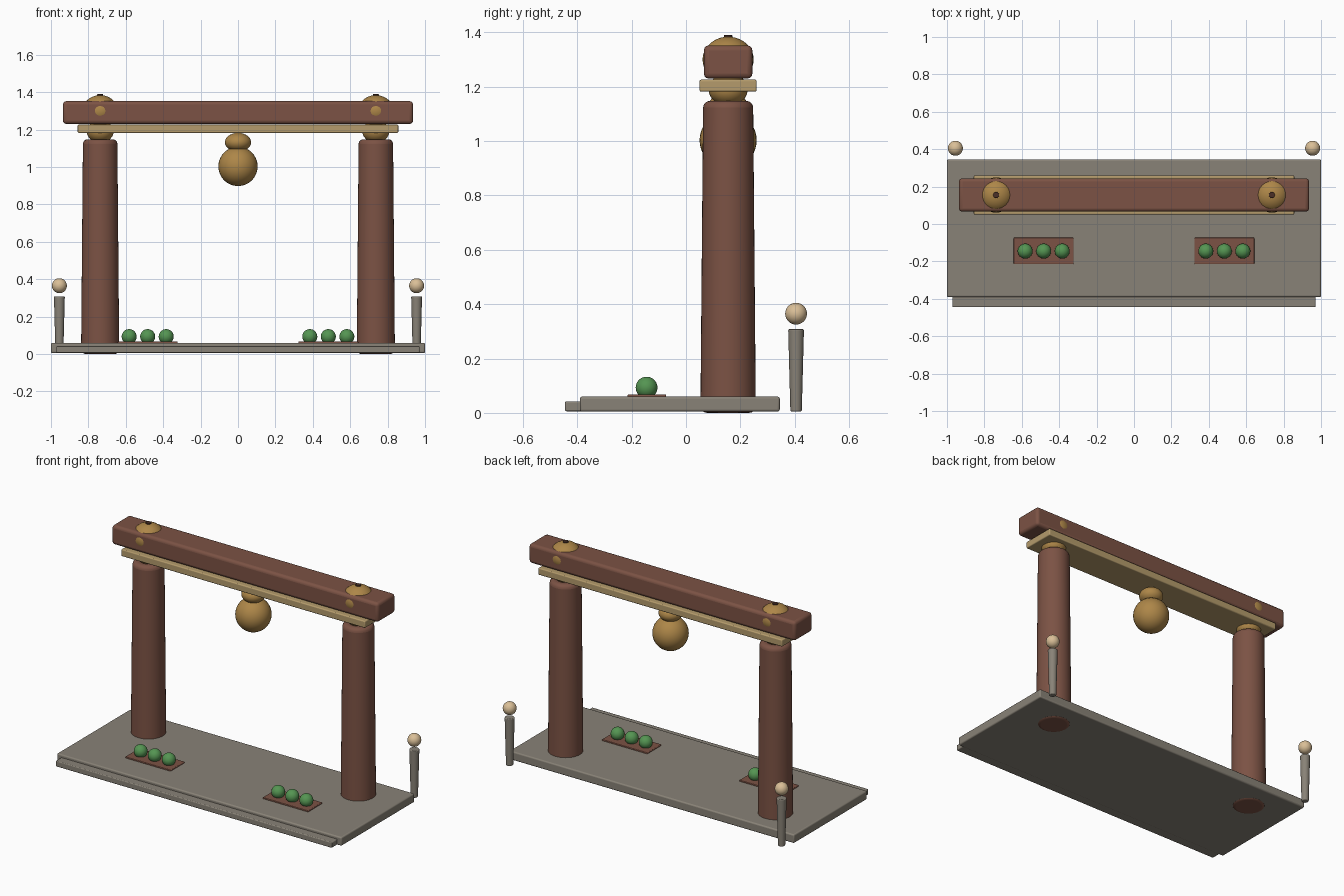
import bpy
import math

if "Cube" in bpy.data.objects:
    bpy.data.objects.remove(bpy.data.objects["Cube"])


def material(name, rgb):
    m = bpy.data.materials.new(name)
    m.diffuse_color = (*rgb, 1)
    m.use_nodes = True
    m.node_tree.nodes["Principled BSDF"].inputs["Base Color"].default_value = m.diffuse_color
    return m


WOOD = material("red_brown_wood", (0.20, 0.085, 0.058))
DARK = material("dark_wood", (0.07, 0.03, 0.02))
PALE = material("pale_wood", (0.46, 0.33, 0.15))
GOLD = material("gold", (0.42, 0.24, 0.065))
STONE = material("stone", (0.25, 0.225, 0.185))
CREAM = material("lamp_cream", (0.70, 0.52, 0.31))
GREEN = material("leaf_green", (0.09, 0.30, 0.085))


def finish(ob, name, mat):
    ob.name = name
    ob.data.materials.append(mat)
    bpy.ops.object.shade_smooth_by_angle(angle=math.radians(40))
    return ob


def box(name, x, y, z, mat, bevel=0.01):
    """Bevelled box given by its (min, max) range on each axis."""
    mid = [(a + b) / 2 for a, b in (x, y, z)]
    bpy.ops.mesh.primitive_cube_add(size=1, location=mid)
    ob = bpy.context.object
    ob.scale = [b - a for a, b in (x, y, z)]
    bpy.ops.object.transform_apply(location=False, rotation=False, scale=True)
    mod = ob.modifiers.new("soft_edges", "BEVEL")
    mod.width, mod.segments = bevel, 3
    return finish(ob, name, mat)


def ball(name, loc, r, mat, rz=None):
    bpy.ops.mesh.primitive_uv_sphere_add(segments=32, ring_count=20, radius=r, location=loc)
    ob = bpy.context.object
    ob.scale.z = (rz or r) / r
    bpy.ops.object.transform_apply(location=False, rotation=False, scale=True)
    return finish(ob, name, mat)


def column(name, x, y, z0, z1, r0, r1, mat, bevel):
    """Tapered round column with softened rims."""
    bpy.ops.mesh.primitive_cone_add(vertices=40, radius1=r0, radius2=r1, depth=z1 - z0,
                                    location=(x, y, (z0 + z1) / 2))
    ob = bpy.context.object
    mod = ob.modifiers.new("soft_rims", "BEVEL")
    mod.width, mod.segments, mod.angle_limit = bevel, 4, math.radians(50)
    return finish(ob, name, mat)


GATE_Y = 0.155

# Stone platform and front step
box("platform", (-1, 1), (-0.39, 0.345), (0.005, 0.06), STONE, 0.008)
box("front_step", (-0.97, 0.97), (-0.445, -0.37), (0.006, 0.042), STONE, 0.005)

# Crossbeam and the plank under it
box("crossbeam", (-0.936, 0.936), (0.066, 0.244), (1.23, 1.352), WOOD, 0.018)
box("under_plank", (-0.857, 0.857), (0.05, 0.26), (1.182, 1.226), PALE, 0.006)

# Hanging bell
ball("bell_body", (0, GATE_Y, 1.003), 0.105, GOLD)
ball("bell_neck", (0, GATE_Y, 1.132), 0.07, GOLD, 0.05)

for side, s in (("left", -1), ("right", 1)):
    # Pillar with gold joint, cap and peg
    px = s * 0.737
    column(f"{side}_pillar", px, GATE_Y, 0.0, 1.148, 0.102, 0.092, WOOD, 0.025)
    ball(f"{side}_pillar_joint", (px, GATE_Y, 1.19), 0.072, GOLD, 0.06)
    ball(f"{side}_gold_cap", (px, GATE_Y, 1.3), 0.094, GOLD, 0.084)
    column(f"{side}_cap_peg", px, GATE_Y, 1.36, 1.39, 0.016, 0.016, DARK, 0.003)

    # Planter with three round shrubs
    cx = s * 0.483
    box(f"{side}_planter", (cx - 0.16, cx + 0.16), (-0.215, -0.073), (0.01, 0.068), WOOD, 0.004)
    for i in (-1, 0, 1):
        ball(f"{side}_shrub_{i + 2}", (cx + i * 0.099, -0.145, 0.093), 0.04, GREEN)

    # Lamp post behind the platform
    column(f"{side}_lamp_post", s * 0.955, 0.405, 0.005, 0.308, 0.021, 0.029, STONE, 0.005)
    ball(f"{side}_lamp", (s * 0.955, 0.405, 0.365), 0.04, CREAM)
